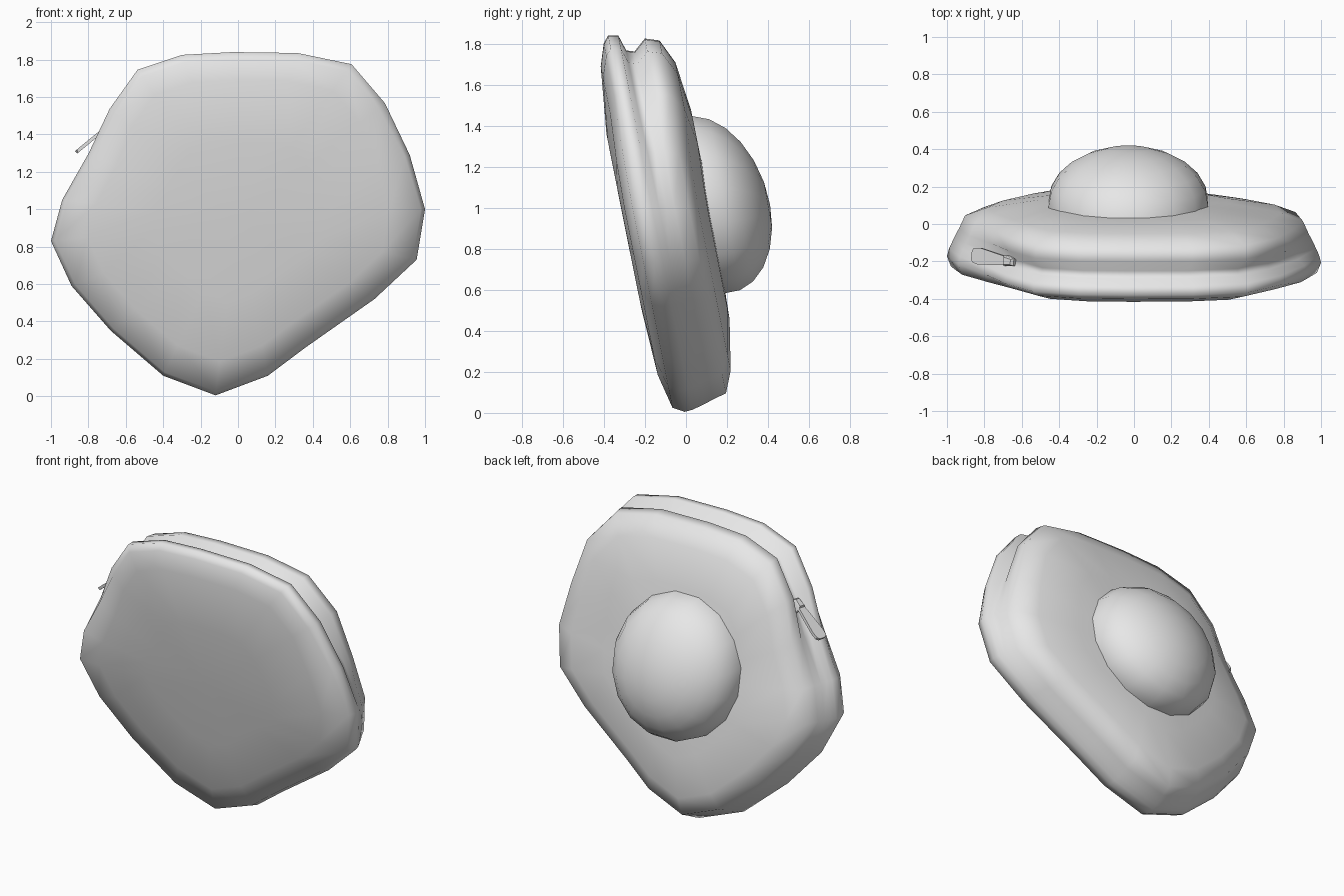
import bpy, bmesh, math
from mathutils import Vector

if "Cube" in bpy.data.objects:
    bpy.data.objects.remove(bpy.data.objects["Cube"])

grey = bpy.data.materials.new("light grey")
grey.diffuse_color = (0.8, 0.8, 0.8, 1)
grey.use_nodes = True
grey.node_tree.nodes["Principled BSDF"].inputs["Base Color"].default_value = grey.diffuse_color


def finish(name, bm, angle):
    bmesh.ops.recalc_face_normals(bm, faces=bm.faces[:])
    mesh = bpy.data.meshes.new(name)
    bm.to_mesh(mesh)
    bm.free()
    mesh.materials.append(grey)
    ob = bpy.data.objects.new(name, mesh)
    bpy.context.collection.objects.link(ob)
    bpy.ops.object.select_all(action='DESELECT')
    ob.select_set(True)
    bpy.context.view_layer.objects.active = ob
    bpy.ops.object.shade_smooth_by_angle(angle=math.radians(angle))
    return ob


def loft(bm, rings, start=None, end=None):
    """Skin closed rings of points, with optional centre points as caps."""
    vs = [[bm.verts.new(p) for p in r] for r in rings]
    n = len(vs[0])
    for a, b in zip(vs, vs[1:]):
        for i in range(n):
            j = (i + 1) % n
            bm.faces.new((a[i], a[j], b[j], b[i]))
    for ring, tip in ((vs[0], start), (vs[-1], end)):
        if tip is not None:
            c = bm.verts.new(tip)
            for i in range(n):
                bm.faces.new((ring[i], ring[(i + 1) % n], c))


# Pouch body: outline swept through depth, leaning forward at the top
outline = [(-.12, .005), (.16, .11), (.36, .26), (.73, .52), (.955, .73), (1, 1),
           (.92, 1.29), (.79, 1.57), (.61, 1.78), (.32, 1.84), (-.03, 1.845),
           (-.3, 1.83), (-.54, 1.75), (-.69, 1.54), (-.8, 1.3), (-.94, 1.05),
           (-1, .83), (-.89, .59), (-.68, .35), (-.4, .11)]
# depth and inset for the plain side, then for the zipped top side
profile = [(-.30, .5, -.30, .5), (-.285, .18, -.262, .16), (-.245, .02, -.225, .045),
           (-.19, 0, -.196, .005), (-.15, .01, -.146, .005), (-.115, .025, -.122, .08),
           (-.08, .04, -.082, .085), (-.04, .06, -.02, .02), (.03, .09, .05, .03),
           (.075, .2, .106, .14), (.12, .45, .136, .38)]
CZ, R, LEAN = .94, .93, -.2


def body_ring(d0, i0, d1, i1):
    ring = []
    for x, z in outline:
        w = min(1, max(0, (z - 1.2) / .3))
        d, inset = d0 + (d1 - d0) * w, i0 + (i1 - i0) * w
        s = 1 - inset / R
        z2 = CZ + (z - CZ) * s
        ring.append((x * s, d + LEAN * (z2 - .92), z2))
    return ring


bm = bmesh.new()
loft(bm, [body_ring(*p) for p in profile], (0, -.305, CZ), (0, .135, CZ))
finish("pouch_body", bm, 80)

# Domed bump on the back, leaning with the pouch
bm = bmesh.new()
rings = []
N = 16
for k in range(-1, 6):
    a = math.radians(max(k, 0) * 15)
    r, h = math.cos(a), (math.sin(a) if k >= 0 else -.2)
    ring = []
    for i in range(N):
        t = 2 * math.pi * (i + .5) / N
        dz = .44 * r * math.sin(t)
        ring.append((-.03 + .435 * r * math.cos(t), .11 - .18 * dz + .3 * h, 1.015 + dz))
    rings.append(ring)
loft(bm, rings, end=(-.03, .41, 1.015))
finish("back_dome", bm, 60)

# Zipper pull: a tapered, rounded paddle hanging from a small slider
root, tip = Vector((-.655, -.2, 1.45)), Vector((-.85, -.165, 1.29))
along = (tip - root).normalized()
side = Vector((0, 1, 0))
side = (side - along * side.dot(along)).normalized()
up = along.cross(side)
if up.z < 0:
    up = -up
length = (tip - root).length
half = [(.0, .018), (.1, .024), (.8, .045), (.95, .04), (1, .025)]
shape = half + [(t, -w) for t, w in reversed(half)]
bm = bmesh.new()
loft(bm, [[root + along * length * t + side * w + up * h for t, w in shape]
          for h in (.012, .03)],
     root + along * length * .5 + up * .012, root + along * length * .5 + up * .03)
finish("zipper_paddle", bm, 30)

bm = bmesh.new()
section = [(-.035, -.02), (.035, -.028), (.035, .028), (-.035, .02)]
loft(bm, [[root + along * a * s + side * b * s + up * h for a, b in section]
          for h, s in ((-.03, 1), (.025, 1), (.04, .7))],
     root - up * .03, root + up * .04)
finish("zipper_slider", bm, 30)
